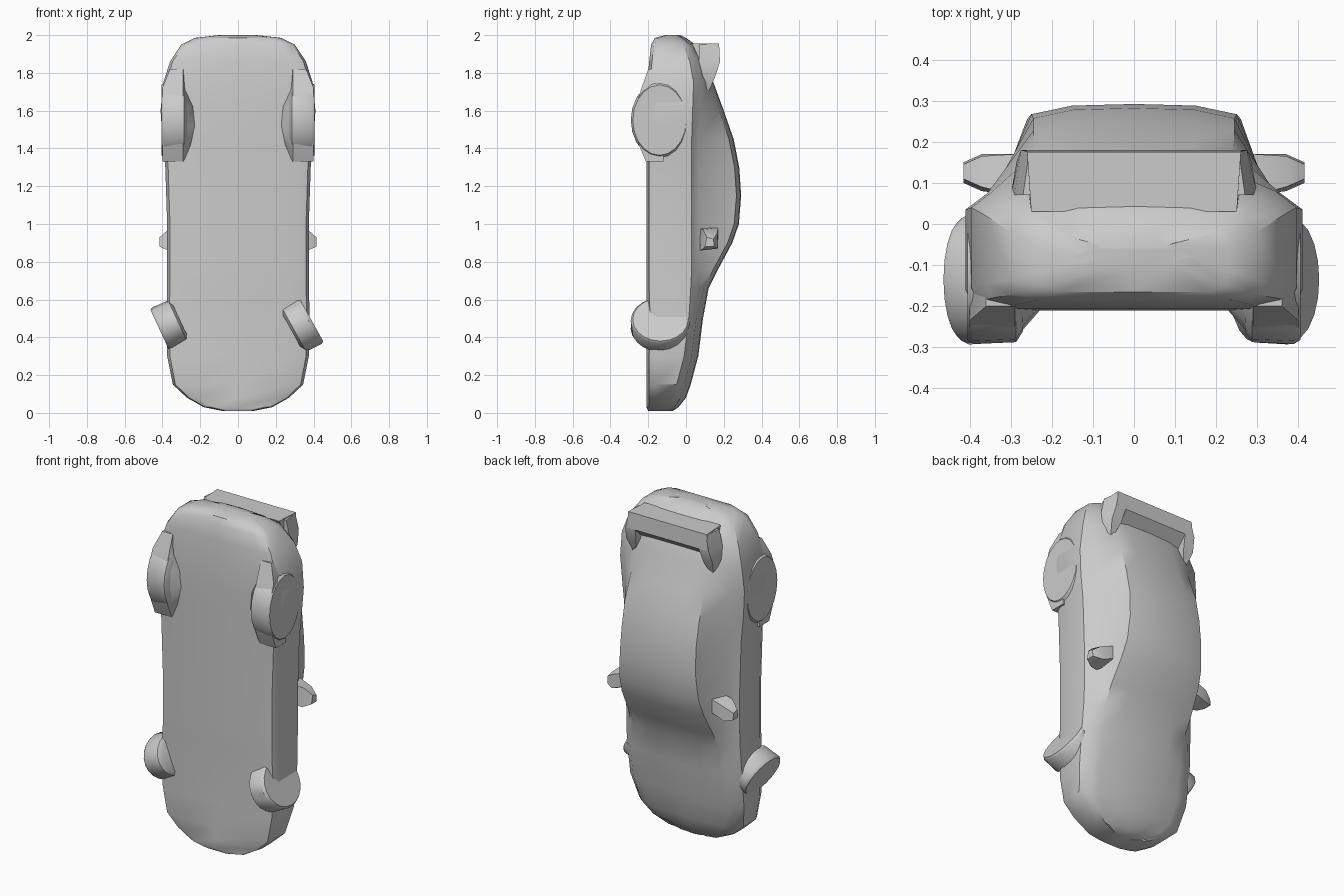
import bpy, bmesh, math
from mathutils import Matrix, Vector

if "Cube" in bpy.data.objects:
    bpy.data.objects.remove(bpy.data.objects["Cube"])

grey = bpy.data.materials.new("plain_grey")
grey.diffuse_color = (0.6, 0.6, 0.6, 1)
grey.use_nodes = True
grey.node_tree.nodes["Principled BSDF"].inputs["Base Color"].default_value = grey.diffuse_color


def finish(name, bm, angle=35):
    bmesh.ops.recalc_face_normals(bm, faces=bm.faces)
    mesh = bpy.data.meshes.new(name)
    bm.to_mesh(mesh)
    bm.free()
    obj = bpy.data.objects.new(name, mesh)
    bpy.context.collection.objects.link(obj)
    mesh.materials.append(grey)
    bpy.context.view_layer.objects.active = obj
    obj.select_set(True)
    bpy.ops.object.shade_smooth_by_angle(angle=math.radians(angle))
    obj.select_set(False)
    return obj


def loft(name, rings, angle=35):
    bm = bmesh.new()
    loops = [[bm.verts.new(p) for p in ring] for ring in rings]
    n = len(loops[0])
    for a, b in zip(loops, loops[1:]):
        for i in range(n):
            j = (i + 1) % n
            bm.faces.new((a[i], a[j], b[j], b[i]))
    bm.faces.new(loops[0])
    bm.faces.new(loops[-1])
    return finish(name, bm, angle)


# Body stations from nose to tail:
# z, half width, floor y, belt y, roof half width, roof y
stations = [
    (.01, .08, -.20, -.08, .05, -.07),
    (.03, .18, -.21, -.06, .12, -.04),
    (.08, .27, -.21, -.03, .20, .00),
    (.15, .345, -.21, -.01, .25, .025),
    (.30, .375, -.21, .03, .27, .065),
    (.50, .38, -.205, .055, .27, .09),
    (.66, .375, -.21, .065, .28, .12),
    (.76, .375, -.21, .07, .28, .17),
    (.90, .375, -.21, .07, .27, .245),
    (1.0, .375, -.21, .07, .26, .28),
    (1.15, .38, -.21, .07, .25, .292),
    (1.3, .385, -.21, .07, .245, .282),
    (1.45, .40, -.21, .07, .245, .252),
    (1.6, .41, -.21, .075, .24, .20),
    (1.75, .395, -.205, .08, .25, .145),
    (1.86, .36, -.195, .06, .25, .11),
    (1.95, .30, -.185, .02, .24, .05),
    (1.985, .23, -.165, -.02, .16, .00),
    (2.0, .10, -.11, -.05, .08, -.03),
]


def section(z, w, floor, belt, r, top):
    half = [(.78 * w, floor), (.96 * w, floor + .015), (w, floor + .05),
            (w, belt - .04), (.87 * w, belt), (r, top - .025), (.6 * r, top - .004)]
    ring = [(0, floor)] + half + [(0, top)] + [(-x, y) for x, y in reversed(half)]
    return [Vector((x, y, z)) for x, y in ring]


loft("body", [section(*s) for s in stations])

# Rear spoiler: wide lip with tapering side arms
lip = [(.25, .03, 1.955), (.26, .175, 1.955), (.262, .18, 1.86), (.26, .11, 1.80)]
loft("spoiler_lip", [[Vector((s * x, y, z)) for x, y, z in lip] for s in (-1, 1)])
for side, s in (("left", -1), ("right", 1)):
    rings = [[(x0, .07, z), (x1, .07, z), (x1 - .015, y, z), (x0, y, z)]
             for x0, x1, y, z in ((.25, .28, .12, 1.70), (.22, .30, .155, 1.78),
                                  (.21, .29, .18, 1.86), (.22, .27, .175, 1.95))]
    loft("spoiler_arm_" + side, [[Vector((s * x, y, z)) for x, y, z in r] for r in rings])


# Wheels: oval drums with a rounded rim
def wheel(name, x, y, z, ry, rz, width, turn=0):
    place = Matrix.Translation((x, y, z)) @ Matrix.Rotation(turn, 4, 'Y')
    rings = []
    for k, scale in ((-.5, .80), (-.38, .97), (.38, 1), (.5, .93)):
        rings.append([place @ Vector((k * width * (1 if x > 0 else -1),
                                      ry * scale * math.cos(i * math.tau / 20),
                                      rz * scale * math.sin(i * math.tau / 20)))
                      for i in range(20)])
    loft(name, rings, 40)


wheel("front_wheel_right", .335, -.135, .465, .158, .14, .12, math.radians(-29))
wheel("front_wheel_left", -.36, -.135, .465, .158, .125, .12, math.radians(-25))
wheel("rear_wheel_right", .338, -.14, 1.55, .152, .20, .135)
wheel("rear_wheel_left", -.338, -.14, 1.55, .152, .20, .135)

# Rear arches: inner blends from wheel to floor
for side, s in (("left", -1), ("right", 1)):
    rings = [[(.40, -.12, z), (.40, y, z), (.29, y, z), (x, -.20, z), (x, -.12, z)]
             for x, y, z in ((.30, -.212, 1.33), (.24, -.25, 1.42), (.22, -.28, 1.52),
                             (.23, -.27, 1.62), (.28, -.235, 1.72), (.30, -.20, 1.82))]
    loft("rear_arch_" + side, [[Vector((s * min(x, .40 - max(0, z - 1.72) * .4), y, z))
                                for x, y, z in r] for r in rings])

# Door mirrors: tapered pods angled away from the cabin
for side, s in (("left", -1), ("right", 1)):
    rings = [
        [(.29, .07, .86), (.29, .17, .90), (.29, .17, .98), (.29, .07, .98)],
        [(.37, .08, .86), (.37, .17, .87), (.37, .165, .95), (.37, .09, .97)],
        [(.415, .10, .88), (.415, .15, .88), (.415, .145, .92), (.415, .11, .93)],
    ]
    loft("mirror_" + side, [[Vector((s * x, y, z)) for x, y, z in r] for r in rings])
